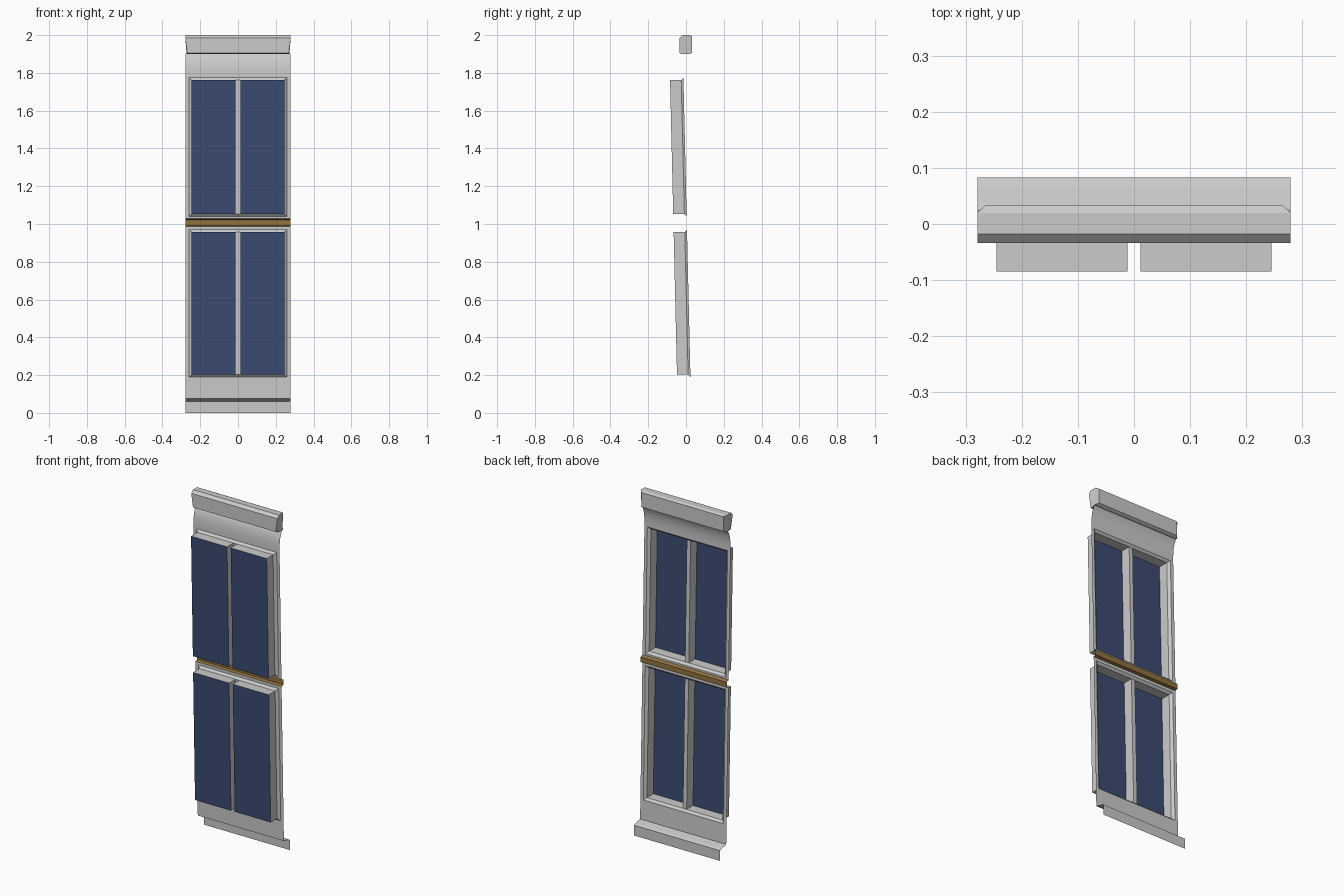
import bpy, bmesh

if "Cube" in bpy.data.objects:
    bpy.data.objects.remove(bpy.data.objects["Cube"])

HALF = 0.279          # half width of the panel


def wall_y(z):
    """Depth of the slightly leaning wall sheet at height z."""
    return 0.028 - 0.0235 * z


def material(name, color):
    m = bpy.data.materials.new(name)
    m.diffuse_color = (*color, 1)
    m.use_nodes = True
    m.node_tree.nodes["Principled BSDF"].inputs["Base Color"].default_value = m.diffuse_color
    return m


BLUE = material("blue_glass", (0.045, 0.07, 0.17))
GOLD = material("gold_trim", (0.28, 0.17, 0.05))


def build(name, quads, mat=None, smooth=False):
    bm = bmesh.new()
    for q in quads:
        bm.faces.new([bm.verts.new(p) for p in q])
    bmesh.ops.remove_doubles(bm, verts=bm.verts, dist=1e-5)
    bmesh.ops.recalc_face_normals(bm, faces=bm.faces)
    me = bpy.data.meshes.new(name)
    bm.to_mesh(me)
    bm.free()
    if mat:
        me.materials.append(mat)
    ob = bpy.data.objects.new(name, me)
    bpy.context.collection.objects.link(ob)
    if smooth:
        bpy.ops.object.select_all(action='DESELECT')
        ob.select_set(True)
        bpy.context.view_layer.objects.active = ob
        bpy.ops.object.shade_smooth_by_angle(angle=0.6)
    return ob


def strip(profile):
    """Sheet made by sweeping a (y, z) profile across the full width."""
    return [[(HALF, *a), (-HALF, *a), (-HALF, *b), (HALF, *b)]
            for a, b in zip(profile, profile[1:])]


def rect(x0, x1, z0, z1, depth):
    """Rectangle lying parallel to the wall, moved forward by depth."""
    return [(x, wall_y(z) - depth, z)
            for x, z in ((x0, z0), (x1, z0), (x1, z1), (x0, z1))]


def ring(a, b):
    return [[a[i], a[(i + 1) % 4], b[(i + 1) % 4], b[i]] for i in range(4)]


def window(name, z0, z1):
    inset, reveal, depth = 0.013, 0.012, 0.071
    xo, xi, xm = 0.26, 0.245, 0.012
    a, b = z0 + inset, z1 - inset
    # side wall margins and bevelled surround
    build(name + "_wall_margins", [rect(-HALF, -xo, z0, z1, 0),
                                   rect(xo, HALF, z0, z1, 0)])
    frame = ring(rect(-xo, xo, z0, z1, 0), rect(-xi, xi, a, b, reveal))
    # mullion and deep reveals of both panes
    frame.append(rect(-xm, xm, a, b, reveal))
    panes = []
    for x0, x1 in ((-xi, -xm), (xm, xi)):
        front = rect(x0, x1, a, b, depth)
        frame += ring(rect(x0, x1, a, b, reveal), front)
        panes.append(front)
    build(name + "_frame", frame)
    build(name + "_glass", panes, BLUE)


# Windows
window("lower_window", 0.19, 0.97)
window("upper_window", 1.04, 1.775)

# Base plinth and wall below the lower window
build("plinth_wall", strip([(0.083, 0), (0.083, 0.06), (0.067, 0.066),
                            (wall_y(0.075), 0.075), (wall_y(0.19), 0.19)]))

# Wall between windows and gold rib
build("wall_below_rib", strip([(wall_y(0.97), 0.97), (wall_y(0.987), 0.987)]))
build("gold_rib", strip([(wall_y(0.987), 0.987), (0.021, 0.992),
                         (0.021, 1.022), (wall_y(1.03), 1.03)]), GOLD)
build("wall_above_rib", strip([(wall_y(1.03), 1.03), (wall_y(1.04), 1.04)]))

# Curved cove under the cornice
build("cove", strip([(wall_y(1.775), 1.775), (-0.014, 1.80), (-0.0125, 1.83),
                     (-0.008, 1.86), (0.0, 1.885), (0.009, 1.90)]), smooth=True)

# Cornice: closed profile of (half width, y, z) with clipped end corners
section = [(HALF, -0.018, 2.0), (HALF, -0.034, 1.985), (0.268, -0.034, 1.905),
           (0.272, -0.025, 1.9), (HALF, 0.02, 1.9), (0.265, 0.033, 1.907),
           (0.265, 0.033, 1.993), (HALF, 0.02, 2.0)]
right = section
left = [(-x, y, z) for x, y, z in section]
n = len(section)
cornice = [[right[i], left[i], left[(i + 1) % n], right[(i + 1) % n]] for i in range(n)]
build("cornice", cornice + [right, left])
